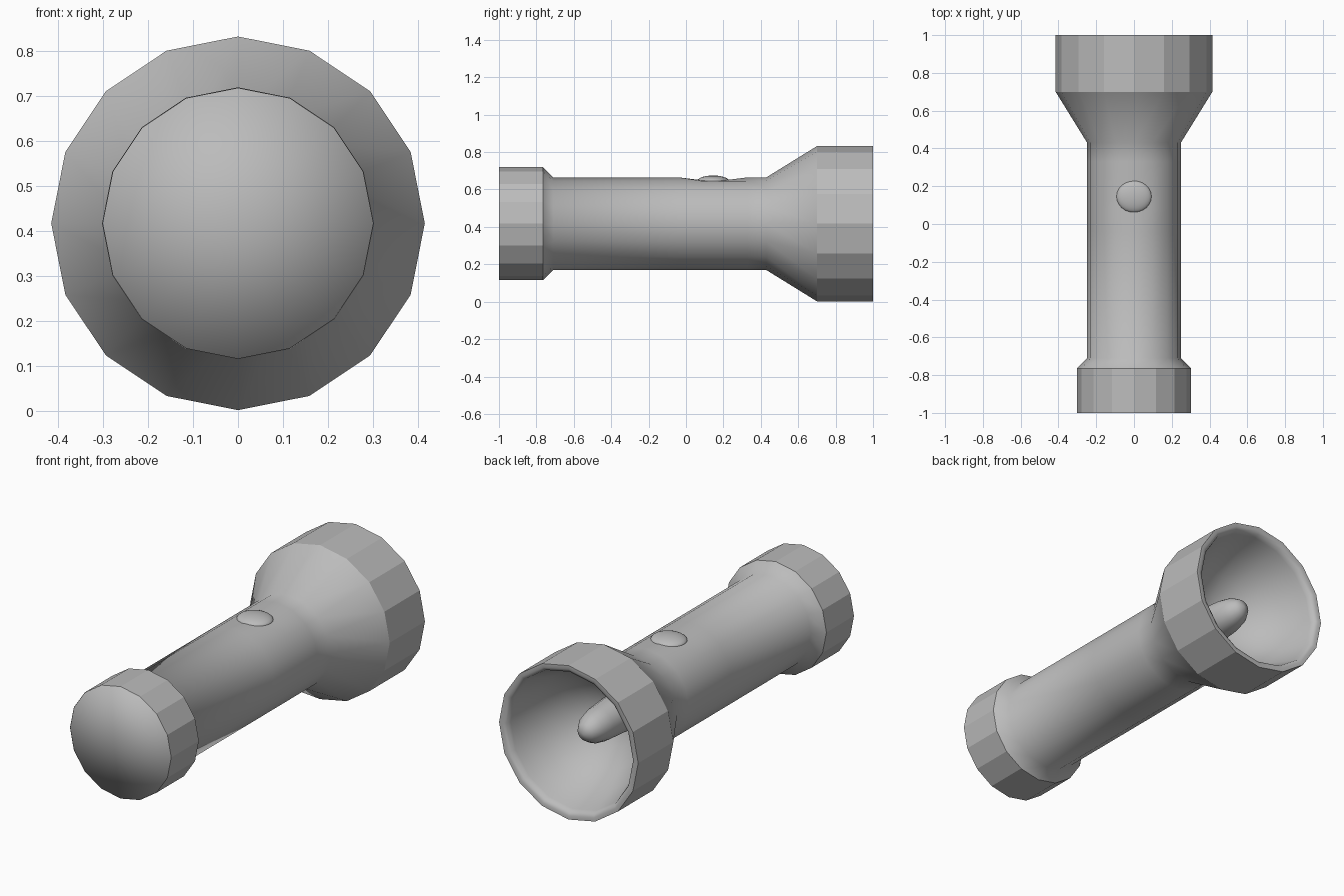
import bpy, bmesh, math

cube = bpy.data.objects.get("Cube")
if cube:
    bpy.data.objects.remove(cube)

SIDES = 16
AXIS_Z = 0.417

grey = bpy.data.materials.new("plain grey")
grey.use_nodes = True
grey.diffuse_color = (0.5, 0.5, 0.5, 1)
grey.node_tree.nodes["Principled BSDF"].inputs["Base Color"].default_value = (0.5, 0.5, 0.5, 1)


def lathe(name, profile, smooth):
    """Turn (radius, y) points round the long axis; radius 0 makes a pole."""
    bm = bmesh.new()
    rings = []
    for r, y in profile:
        count = SIDES if r else 1
        rings.append([bm.verts.new((r * math.sin(a), y, AXIS_Z + r * math.cos(a)))
                      for a in (math.tau * i / SIDES for i in range(count))])
    for a, b in zip(rings, rings[1:]):
        for i in range(SIDES):
            j = (i + 1) % SIDES
            corners = [a[i % len(a)], a[j % len(a)], b[j % len(b)], b[i % len(b)]]
            face = bm.faces.new(list(dict.fromkeys(corners)))
            face.smooth = smooth
    mesh = bpy.data.meshes.new(name)
    bm.to_mesh(mesh)
    bm.free()
    mesh.materials.append(grey)
    obj = bpy.data.objects.new(name, mesh)
    bpy.context.collection.objects.link(obj)
    return obj


# Flat-sided grips at both ends
lathe("tail_rim", [(0.302, -1), (0.302, -0.765)], False)
lathe("head_rim", [(0.415, 0.7), (0.415, 1)], False)

# End plug: its hidden side wall softens the shading of the flat end
lathe("tail_cap", [(0, -1), (0.301, -1), (0.301, -0.97)], True)

# Barrel with flared head, dipped slightly under the switch
barrel = lathe("barrel", [(0.302, -0.765), (0.248, -0.71), (0.248, -0.04), (0.248, 0.08),
                          (0.248, 0.21), (0.248, 0.33), (0.248, 0.43), (0.415, 0.7)], True)
for v in barrel.data.vertices:
    if abs(v.co.x) < 0.001 and v.co.z > AXIS_Z and 0.05 < v.co.y < 0.25:
        v.co.z -= 0.015

# Rounded lip running into the reflector bowl
lathe("reflector", [(0.415, 1), (0.395, 1), (0.378, 0.99), (0.37, 0.965), (0.36, 0.93),
                    (0.32, 0.82), (0.25, 0.71), (0.16, 0.63), (0.07, 0.59), (0, 0.58)], True)

# Bulb standing in the bowl
lathe("bulb", [(0.1, 0.59), (0.09, 0.74), (0.075, 0.81), (0.045, 0.86), (0, 0.88)], True)

# Switch button
bpy.ops.mesh.primitive_uv_sphere_add(segments=24, ring_count=12, radius=1, location=(0, 0.145, 0.645))
button = bpy.context.object
button.name = "switch_button"
button.scale = (0.093, 0.085, 0.03)
button.data.materials.append(grey)
bpy.ops.object.shade_smooth()
